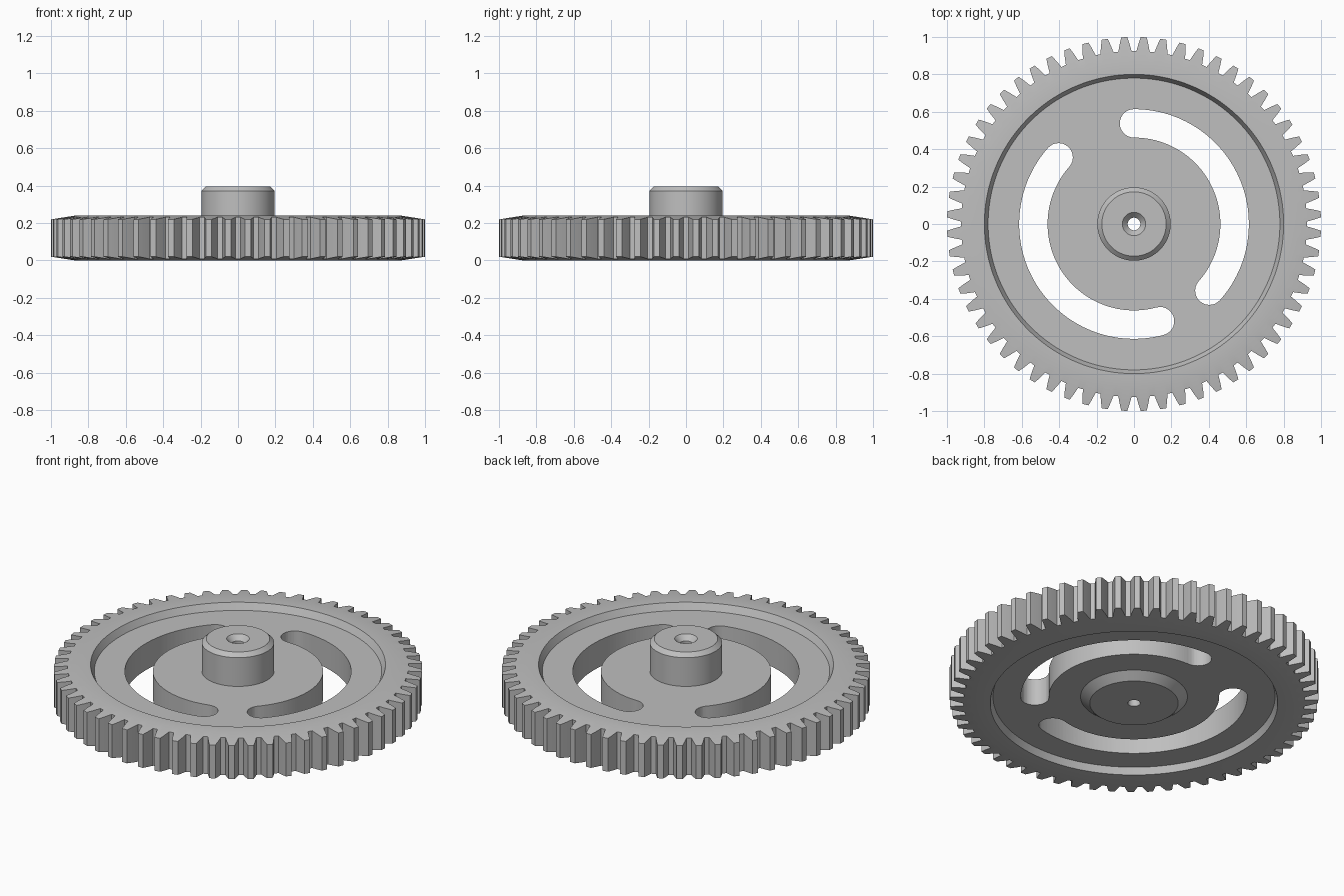
import bpy, bmesh, math

cube = bpy.data.objects.get("Cube")
if cube:
    bpy.data.objects.remove(cube, do_unlink=True)

# Single plain grey material
grey = bpy.data.materials.new("light_grey")
grey.use_nodes = True
colour = (0.52, 0.52, 0.52, 1.0)
grey.diffuse_color = colour
grey.node_tree.nodes["Principled BSDF"].inputs["Base Color"].default_value = colour

TEETH = 60
PITCH = math.tau / TEETH
HEIGHT = 0.24
BEVEL_R = 0.87      # the rim faces slope gently outside this radius
BEVEL_DROP = 0.02

# One tooth: (angle from its centre line, radius)
TOOTH = [(-0.038, 0.925), (-0.028, 0.962), (-0.016, 1.0),
         (0.016, 1.0), (0.028, 0.962), (0.038, 0.925)]
OUTLINE = [((i + 0.5) * PITCH + a, r) for i in range(TEETH) for a, r in TOOTH]


def new_object(name, bm):
    bmesh.ops.recalc_face_normals(bm, faces=bm.faces)
    mesh = bpy.data.meshes.new(name)
    bm.to_mesh(mesh)
    bm.free()
    mesh.materials.append(grey)
    obj = bpy.data.objects.new(name, mesh)
    bpy.context.collection.objects.link(obj)
    return obj


def ring(bm, radius, z):
    return [bm.verts.new((radius * math.cos(a), radius * math.sin(a), z))
            for a, _ in OUTLINE]


def toothed_ring(bm, top):
    verts = []
    for a, r in OUTLINE:
        drop = BEVEL_DROP * (r - BEVEL_R) / (1 - BEVEL_R)
        z = HEIGHT - drop if top else drop
        verts.append(bm.verts.new((r * math.cos(a), r * math.sin(a), z)))
    return verts


# Turned cross-section below and above the teeth, (radius, z)
UNDERSIDE = [(0.034, 0.0), (0.24, 0.0), (0.29, 0.04), (0.765, 0.04),
             (0.78, 0.0), (BEVEL_R, 0.0)]
UPPER = [(BEVEL_R, HEIGHT), (0.80, HEIGHT), (0.78, 0.20), (0.196, 0.20),
         (0.196, 0.372), (0.172, 0.395), (0.062, 0.395), (0.034, 0.365)]

# Gear wheel: rim, web, boss and hub in one solid
bm = bmesh.new()
rings = [ring(bm, r, z) for r, z in UNDERSIDE]
rings += [toothed_ring(bm, False), toothed_ring(bm, True)]
rings += [ring(bm, r, z) for r, z in UPPER]
count = len(OUTLINE)
for k, lower in enumerate(rings):
    upper = rings[(k + 1) % len(rings)]
    for i in range(count):
        j = (i + 1) % count
        bm.faces.new((lower[i], lower[j], upper[j], upper[i]))
gear = new_object("gear_wheel", bm)


# Curved slot cutter: an arc with rounded ends
def slot_cutter(name, start, end, mid=0.538, half=0.076, steps=64, cap=14):
    start, end = math.radians(start), math.radians(end)
    pts = []
    for i in range(steps + 1):
        a = start + (end - start) * i / steps
        pts.append(((mid + half) * math.cos(a), (mid + half) * math.sin(a)))
    for i in range(1, cap):
        a = end + math.pi * i / cap
        pts.append((mid * math.cos(end) + half * math.cos(a),
                    mid * math.sin(end) + half * math.sin(a)))
    for i in range(steps + 1):
        a = end + (start - end) * i / steps
        pts.append(((mid - half) * math.cos(a), (mid - half) * math.sin(a)))
    for i in range(1, cap):
        a = start + math.pi + math.pi * i / cap
        pts.append((mid * math.cos(start) + half * math.cos(a),
                    mid * math.sin(start) + half * math.sin(a)))
    bm = bmesh.new()
    low = [bm.verts.new((x, y, -0.1)) for x, y in pts]
    high = [bm.verts.new((x, y, 0.35)) for x, y in pts]
    bm.faces.new(low)
    bm.faces.new(high)
    for i in range(len(pts)):
        j = (i + 1) % len(pts)
        bm.faces.new((low[i], low[j], high[j], high[i]))
    cutter = new_object(name, bm)
    cutter.hide_render = True
    return cutter


# Cut the two slots through the web
bpy.ops.object.select_all(action="DESELECT")
gear.select_set(True)
bpy.context.view_layer.objects.active = gear
for name, start, end in (("right_slot_cutter", -41.5, 90),
                         ("left_slot_cutter", 138.5, 285)):
    cutter = slot_cutter(name, start, end)
    mod = gear.modifiers.new(name, "BOOLEAN")
    mod.operation = "DIFFERENCE"
    mod.solver = "EXACT"
    mod.object = cutter
    bpy.ops.object.modifier_apply(modifier=mod.name)
    bpy.data.objects.remove(cutter, do_unlink=True)

# Smooth round walls, crisp edges
bpy.ops.object.shade_smooth_by_angle(angle=math.radians(25))
